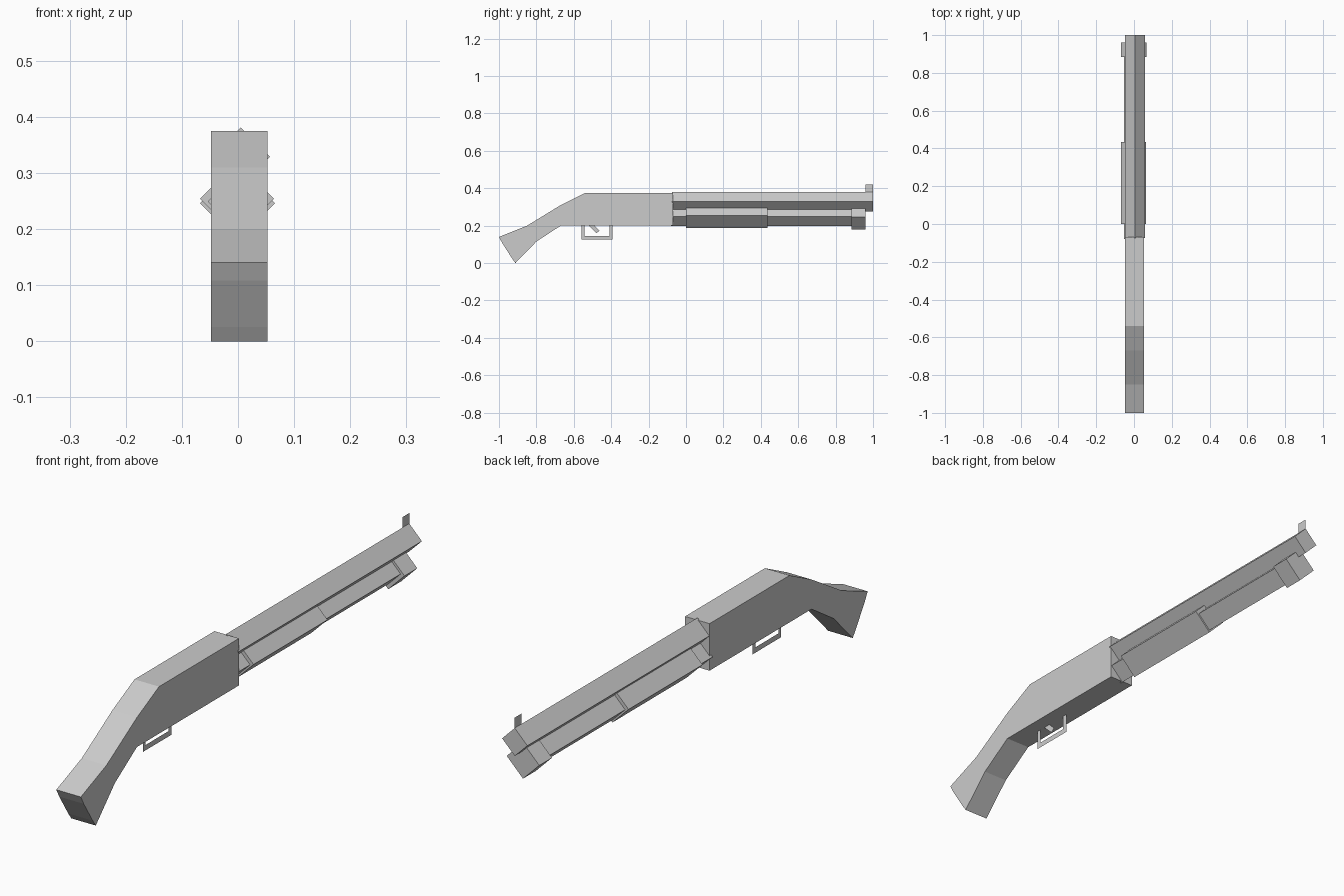
import bpy, bmesh, math

if "Cube" in bpy.data.objects:
    bpy.data.objects.remove(bpy.data.objects["Cube"])


def make_object(name, bm):
    bmesh.ops.recalc_face_normals(bm, faces=bm.faces)
    mesh = bpy.data.meshes.new(name)
    bm.to_mesh(mesh)
    bm.free()
    obj = bpy.data.objects.new(name, mesh)
    bpy.context.collection.objects.link(obj)
    return obj


def side_profile(name, points, x0, x1=None):
    """Side (y, z) outline; a flat sheet at x0, or a solid from x0 to x1."""
    bm = bmesh.new()
    face = bm.faces.new([bm.verts.new((x0, y, z)) for y, z in points])
    if x1 is not None:
        ext = bmesh.ops.extrude_face_region(bm, geom=[face], use_keep_orig=True)
        moved = [v for v in ext["geom"] if isinstance(v, bmesh.types.BMVert)]
        bmesh.ops.translate(bm, vec=(x1 - x0, 0, 0), verts=moved)
    return make_object(name, bm)


def diamond_bar(name, x, z, radius, y0, y1):
    """Four-sided bar lying along y with its edges up, down, left and right."""
    bpy.ops.mesh.primitive_cylinder_add(
        vertices=4, radius=radius, depth=y1 - y0,
        location=(x, (y0 + y1) / 2, z), rotation=(math.pi / 2, 0, 0))
    bpy.context.object.name = name


# Receiver and stock in one slab
side_profile("receiver_and_stock", [
    (-1.0, 0.14), (-0.983, 0.108), (-0.93, 0.025), (-0.912, 0.0),
    (-0.80, 0.115), (-0.67, 0.20), (-0.07, 0.20), (-0.07, 0.375),
    (-0.54, 0.375), (-0.67, 0.31), (-0.85, 0.20)], -0.048, 0.053)

# Barrel, magazine tube, sliding grip and end cap
diamond_bar("barrel", 0.005, 0.329, 0.052, -0.075, 1.0)
diamond_bar("magazine_tube", -0.002, 0.249, 0.052, -0.08, 0.89)
diamond_bar("pump_grip", -0.002, 0.254, 0.066, 0.0, 0.435)
diamond_bar("magazine_cap", -0.001, 0.246, 0.067, 0.885, 0.96)

# Flat front sight
side_profile("front_sight", [
    (0.96, 0.36), (1.0, 0.36), (1.0, 0.42), (0.96, 0.42)], 0.005)

# Flat trigger guard and trigger
side_profile("trigger_guard", [
    (-0.56, 0.21), (-0.56, 0.125), (-0.392, 0.125), (-0.392, 0.21),
    (-0.41, 0.21), (-0.41, 0.145), (-0.543, 0.145), (-0.543, 0.21)], 0.0)
side_profile("trigger", [
    (-0.53, 0.21), (-0.50, 0.21), (-0.463, 0.173), (-0.478, 0.16)], 0.0)
